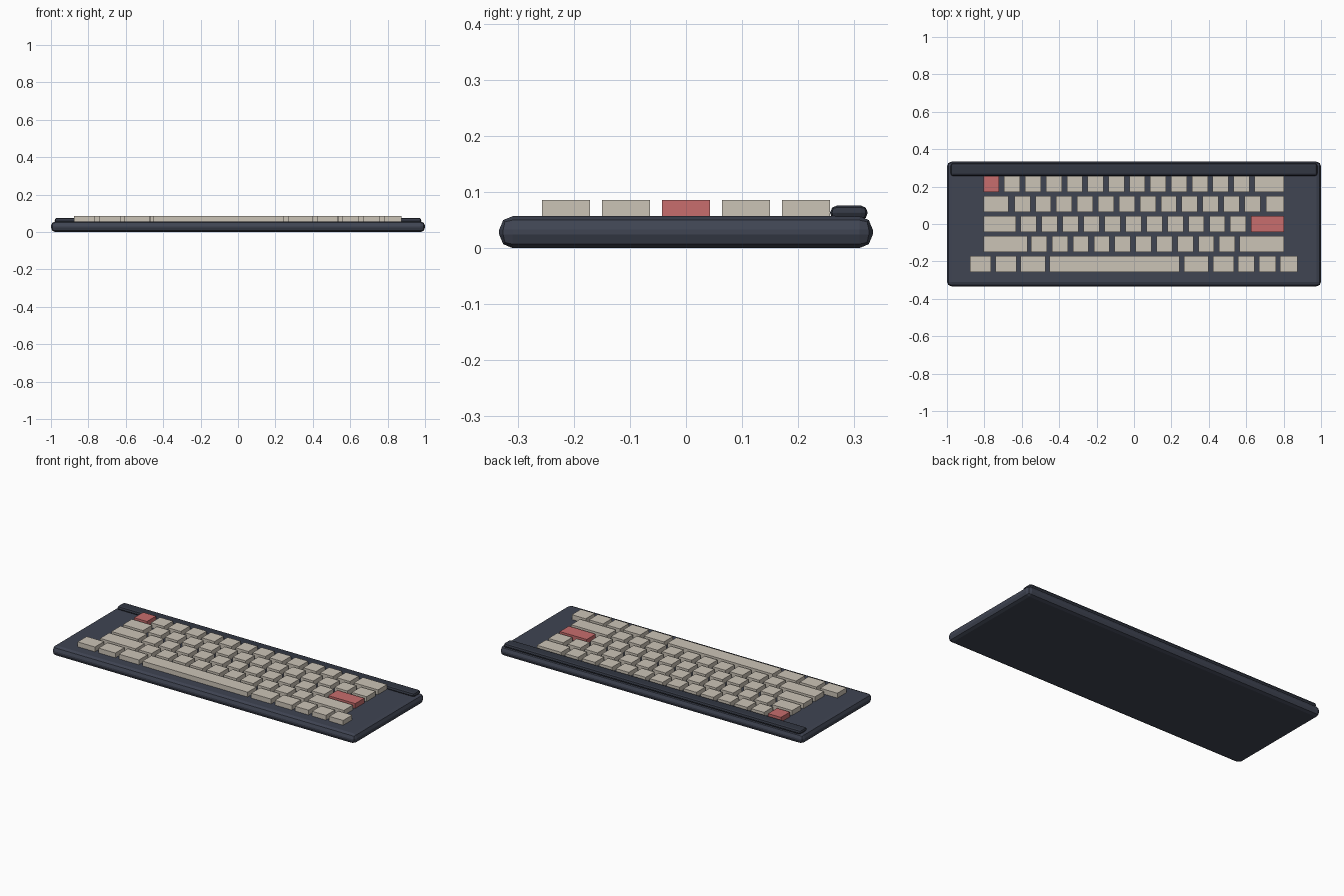
import bpy, bmesh
from mathutils import Matrix

if "Cube" in bpy.data.objects:
    bpy.data.objects.remove(bpy.data.objects["Cube"])


def mat(name, col):
    m = bpy.data.materials.new(name)
    m.diffuse_color = (*col, 1)
    m.use_nodes = True
    m.node_tree.nodes["Principled BSDF"].inputs["Base Color"].default_value = m.diffuse_color
    return m


NAVY = mat("navy case", (0.050, 0.058, 0.085))
DARK = mat("dark navy strip", (0.032, 0.038, 0.055))
CREAM = mat("cream keys", (0.60, 0.55, 0.47))
RED = mat("red accent keys", (0.58, 0.155, 0.155))


def box(name, x, y, z, material, bevel=0, segments=2):
    """Box from (min, max) ranges, optionally with bevelled edges."""
    bm = bmesh.new()
    size = [b - a for a, b in (x, y, z)]
    mid = [(a + b) / 2 for a, b in (x, y, z)]
    bmesh.ops.create_cube(bm, size=1, matrix=Matrix.Diagonal((*size, 1)))
    if bevel:
        bmesh.ops.bevel(bm, geom=bm.edges[:], offset=bevel, segments=segments,
                        profile=0.5, affect='EDGES')
    me = bpy.data.meshes.new(name)
    bm.to_mesh(me)
    bm.free()
    me.materials.append(material)
    ob = bpy.data.objects.new(name, me)
    ob.location = mid
    bpy.context.collection.objects.link(ob)
    return ob


# Case and raised strip along the back
box("case", (-1, 1), (-0.333, 0.333), (0, 0.057), NAVY, 0.024, 2)
box("back_strip", (-0.98, 0.98), (0.257, 0.324), (0.050, 0.076), DARK, 0.0125, 2)


def run(first, last, n, w=0.085):
    """n single keys with centres evenly spaced from first to last."""
    return [(first + (last - first) * i / (n - 1) - w / 2,
             first + (last - first) * i / (n - 1) + w / 2) for i in range(n)]


# Key rows, back to front: x ranges of every key
L, R = -0.805, 0.803
rows = [
    run(-0.763, 0.575, 13) + [(0.644, R)],
    [(L, -0.671)] + run(-0.597, 0.633, 12) + [(0.705, R)],
    [(L, -0.630)] + run(-0.563, 0.557, 11) + [(0.625, R)],
    [(L, -0.570)] + run(-0.508, 0.498, 10) + [(0.565, R)],
    [(-0.878, -0.764), (-0.740, -0.629), (-0.606, -0.474), (-0.451, 0.243),
     (0.266, 0.398), (0.422, 0.535), (0.556, 0.645), (0.667, 0.760),
     (0.781, 0.873)],
]
accents = {(0, 0), (2, len(rows[2]) - 1)}
for r, keys in enumerate(rows):
    y = 0.214 - 0.107 * r
    for k, xs in enumerate(keys):
        box(f"key_row{r + 1}_{k + 1}", xs, (y - 0.0425, y + 0.0425),
            (0.055, 0.0857), RED if (r, k) in accents else CREAM)
